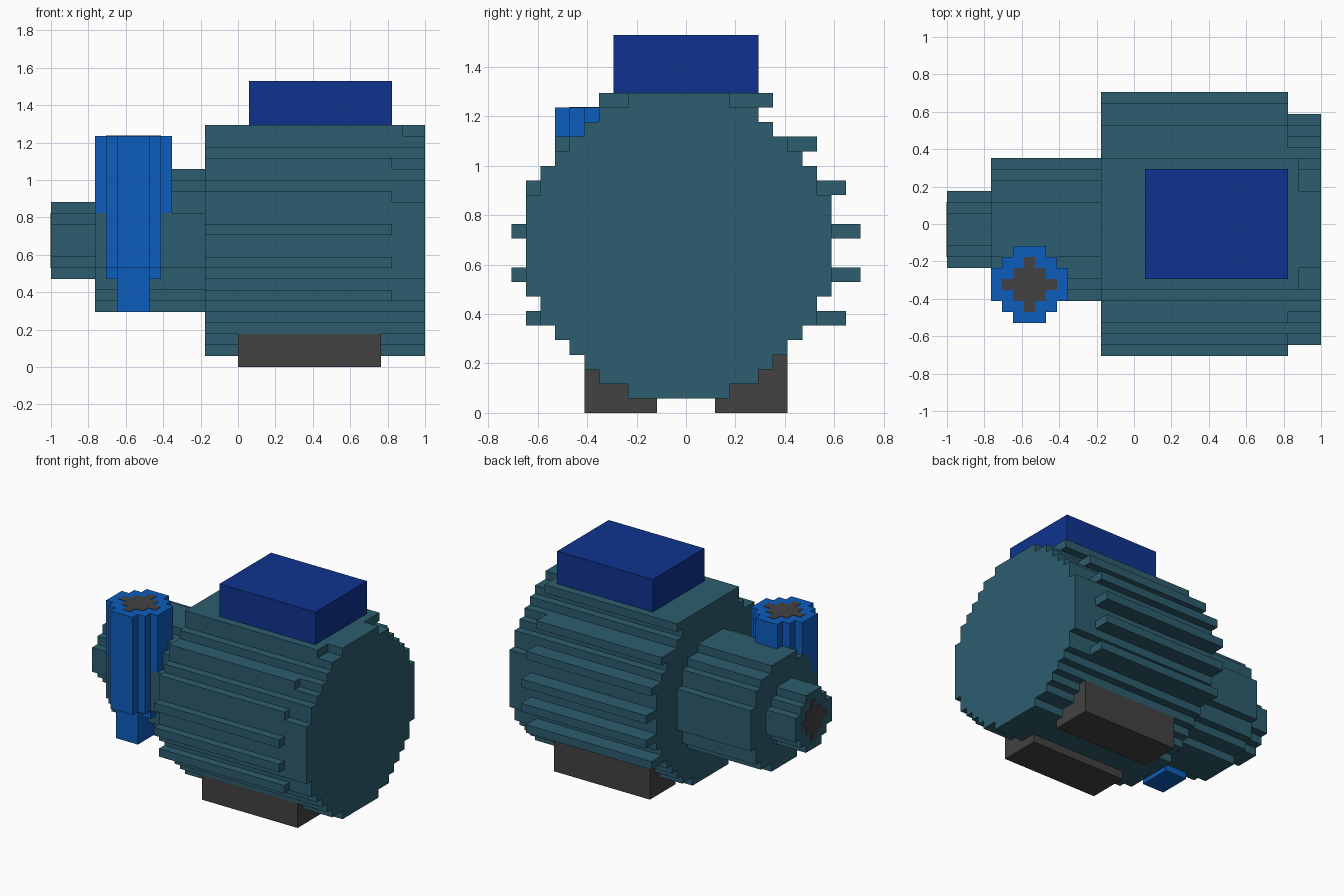
import bpy, bmesh, math

cube = bpy.data.objects.get("Cube")
if cube:
    bpy.data.objects.remove(cube, do_unlink=True)

U = 1 / 17  # size of one block


def material(name, hex_code):
    rgb = [int(hex_code[i:i + 2], 16) / 255 for i in (0, 2, 4)]
    rgb = [c / 12.92 if c < 0.04045 else ((c + 0.055) / 1.055) ** 2.4 for c in rgb]
    m = bpy.data.materials.new(name)
    m.use_nodes = True
    m.diffuse_color = (*rgb, 1)
    m.node_tree.nodes["Principled BSDF"].inputs["Base Color"].default_value = (*rgb, 1)
    return m


TEAL = material("teal casing", "2d5d6e")
NAVY = material("navy box", "0f338f")
BLUE = material("bright blue", "0d5dbd")
GREY = material("dark grey", "424242")


def prism(name, mat, rows, start, end, axis="x"):
    """Stepped outline from (row, low, high) spans, extruded along x or z."""
    right, left = [], []
    for r, lo, hi in rows:
        if right and right[-1][0] == hi:
            right[-1] = (hi, r + 1)
        else:
            right += [(hi, r), (hi, r + 1)]
        if left and left[-1][0] == lo:
            left[-1] = (lo, r + 1)
        else:
            left += [(lo, r), (lo, r + 1)]
    bm = bmesh.new()
    verts = []
    for s, r in right + left[::-1]:
        co = (start, s, r) if axis == "x" else (s, r, start)
        verts.append(bm.verts.new([c * U for c in co]))
    base = bm.faces.new(verts)
    ext = bmesh.ops.extrude_face_region(bm, geom=[base], use_keep_orig=True)
    d = (end - start) * U
    bmesh.ops.translate(bm, verts=[g for g in ext["geom"] if isinstance(g, bmesh.types.BMVert)],
                        vec=(d, 0, 0) if axis == "x" else (0, 0, d))
    bmesh.ops.recalc_face_normals(bm, faces=bm.faces[:])
    mesh = bpy.data.meshes.new(name)
    bm.to_mesh(mesh)
    bm.free()
    mesh.materials.append(mat)
    ob = bpy.data.objects.new(name, mesh)
    bpy.context.collection.objects.link(ob)
    return ob


def box(name, mat, x, y, z):
    rows = [(r, y[0], y[1]) for r in range(z[0], z[1])]
    return prism(name, mat, rows, x[0], x[1])


def disc(size, centre, row_centre):
    """Rows of a blocky disc with an odd diameter."""
    n = size // 2
    rows = []
    for d in range(-n, n + 1):
        h = math.floor(math.sqrt((size / 2) ** 2 - d * d)) + 0.5
        rows.append((int(row_centre - 0.5) + d, int(centre - h), int(centre + h)))
    return rows


def diamond(centre, row_centre):
    """Rows of a five block wide diamond."""
    return [(int(row_centre - 0.5) + d, int(centre - 2.5 + abs(d)), int(centre + 2.5 - abs(d)))
            for d in range(-2, 3)]


# Main casing, neck and shaft along x
prism("motor_casing", TEAL, disc(21, -0.5, 11.5), -3, 17)
prism("neck_housing", TEAL, disc(13, -0.5, 11.5), -13, -3)
prism("shaft_collar", TEAL, disc(7, -0.5, 11.5), -17, -13)
prism("shaft_core", GREY, diamond(-0.5, 11.5), -17.05, -16.95)

# Cooling fins running through the casing
for z, w in ((6, 11), (9, 12), (12, 12), (15, 11), (18, 9)):
    box("cooling_fin", TEAL, (-3, 14), (-w, w), (z, z + 1))
box("top_plate", TEAL, (-3, 15), (-6, 6), (21, 22))

# Terminal box and feet
box("terminal_box", NAVY, (1, 14), (-5, 5), (22, 26))
box("front_foot", GREY, (0, 13), (-7, -2), (0, 3))
box("back_foot", GREY, (0, 13), (2, 7), (0, 4))

# Upright cylinder beside the neck
ring = disc(7, -9.5, -5.5)
prism("upright_cylinder", BLUE, ring, 14, 21, "z")
prism("upright_lower", BLUE, ring[:2], 9, 14, "z")
prism("upright_lip", BLUE, disc(5, -9.5, -5.5), 8, 9, "z")
prism("upright_stem", BLUE, disc(5, -9.5, -5.5)[:1] + [(r, -11, -8) for r in range(-7, -4)],
      5, 8, "z")
prism("upright_core", GREY, diamond(-9.5, -5.5), 20.95, 21.05, "z")
